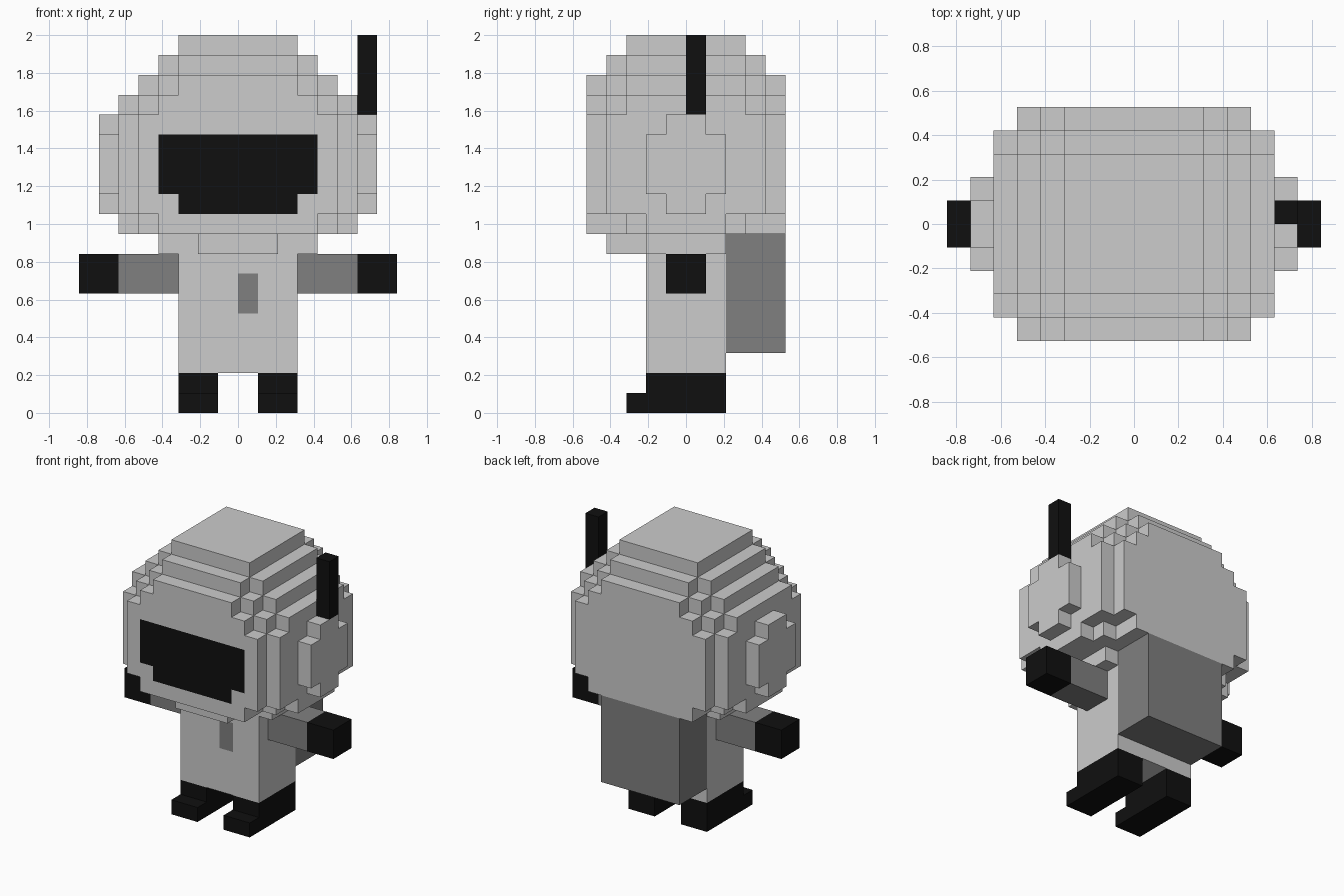
import bpy, bmesh, math
from mathutils import Vector

if "Cube" in bpy.data.objects:
    bpy.data.objects.remove(bpy.data.objects["Cube"], do_unlink=True)

U = 2 / 19  # size of one block


def material(name, v):
    m = bpy.data.materials.new(name)
    m.use_nodes = True
    m.diffuse_color = (v, v, v, 1)
    bsdf = next(n for n in m.node_tree.nodes if n.type == 'BSDF_PRINCIPLED')
    bsdf.inputs["Base Color"].default_value = (v, v, v, 1)
    return m


SUIT = material("light_grey", 0.604)
TRIM = material("mid_grey", 0.216)
DARK = material("near_black", 0.005)


def block_part(name, boxes, mats, paint=None):
    """Join boxes (x0, x1, y0, y1, z0, z1 in blocks) into one skin of outer faces.
    paint(centre, normal) returns the material slot of a block face."""
    cells = {(x, y, z) for x0, x1, y0, y1, z0, z1 in boxes
             for x in range(x0, x1) for y in range(y0, y1) for z in range(z0, z1)}
    bm = bmesh.new()
    for cell in cells:
        for axis in range(3):
            for side in (0, 1):
                normal = Vector((0, 0, 0))
                normal[axis] = 2 * side - 1
                if tuple(int(c + n) for c, n in zip(cell, normal)) in cells:
                    continue
                corners = []
                for a, b in ((0, 0), (1, 0), (1, 1), (0, 1)):
                    p = Vector(cell)
                    p[axis] += side
                    p[(axis + 1) % 3] += a
                    p[(axis + 2) % 3] += b
                    corners.append(p)
                if not side:
                    corners.reverse()
                face = bm.faces.new([bm.verts.new(p * U) for p in corners])
                if paint:
                    face.material_index = paint(sum(corners, Vector()) / 4, normal)
    # weld the blocks and merge flat areas of one colour
    bmesh.ops.remove_doubles(bm, verts=bm.verts, dist=U * 0.01)
    bmesh.ops.dissolve_limit(bm, angle_limit=math.radians(1), verts=bm.verts,
                             edges=bm.edges, delimit={'MATERIAL'})
    mesh = bpy.data.meshes.new(name)
    bm.to_mesh(mesh)
    bm.free()
    for m in mats:
        mesh.materials.append(m)
    obj = bpy.data.objects.new(name, mesh)
    bpy.context.collection.objects.link(obj)
    return obj


def mirrored(name, boxes, mats, paint=None):
    """Build the left part on +x and its right twin on -x."""
    block_part("left_" + name, boxes, mats, paint)
    block_part("right_" + name, [(-b[1], -b[0], *b[2:]) for b in boxes], mats, paint)


# Helmet: stepped layers, each a union of centred rectangles (half width, half depth)
layers = [
    (8, 9, [(2, 4), (4, 2)]),
    (9, 10, [(4, 5), (5, 3), (6, 2)]),
    (10, 15, [(5, 5), (6, 4)]),
    (15, 16, [(4, 5), (5, 4), (6, 3)]),
    (16, 17, [(3, 5), (4, 4), (5, 3)]),
    (17, 18, [(3, 4), (4, 3)]),
    (18, 19, [(3, 3)]),
]


def visor(c, n):
    half = 3 if c.z < 11 else 4
    return int(n.y < 0 and c.y < -4.9 and 10 < c.z < 14 and abs(c.x) < half)


block_part("helmet", [(-w, w, -d, d, z0, z1) for z0, z1, rects in layers for w, d in rects],
           [SUIT, DARK], visor)

# Ear pods and antenna
mirrored("ear_pod", [(6, 7, -2, 2, 11, 14), (6, 7, -1, 1, 10, 15)], [SUIT])
block_part("antenna", [(6, 7, 0, 1, 15, 19)], [DARK])


# Torso with a painted chest tab
def chest_tab(c, n):
    return int(n.y < 0 and 0 < c.x < 1 and 5 < c.z < 7)


block_part("torso", [(-3, 3, -2, 2, 2, 8)], [SUIT, TRIM], chest_tab)
block_part("backpack", [(-3, 3, 2, 5, 3, 9)], [TRIM])

# Arms with dark gloves, and boots with toes
mirrored("arm", [(3, 8, -1, 1, 6, 8)], [TRIM, DARK], lambda c, n: int(abs(c.x) > 6))
mirrored("boot", [(1, 3, -2, 2, 0, 2), (1, 3, -3, -2, 0, 1)], [DARK])
